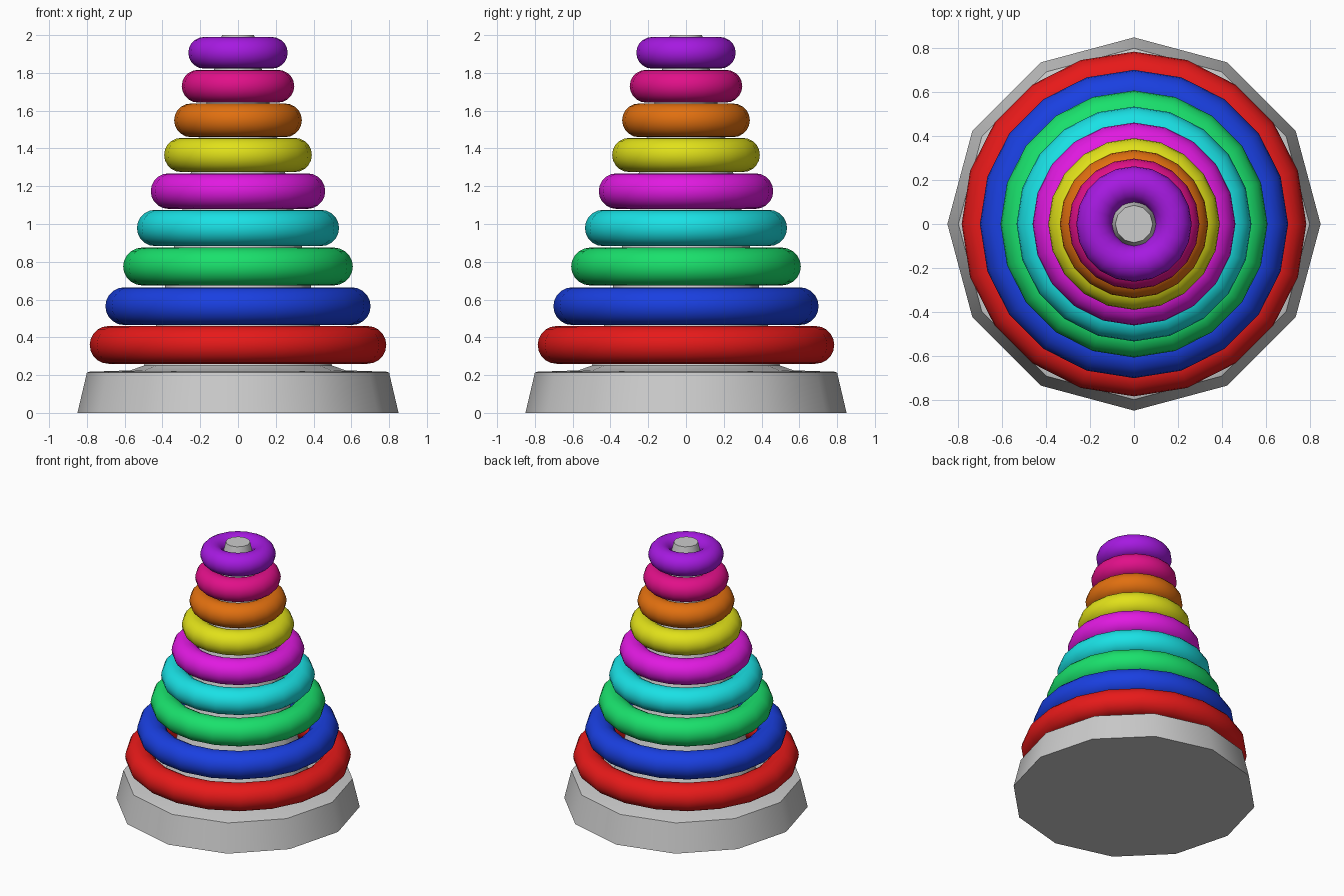
import bpy, math
from math import cos, sin, pi, radians

if "Cube" in bpy.data.objects:
    bpy.data.objects.remove(bpy.data.objects["Cube"])


def lathe(name, profile, sides, color=None, closed=False, angle=30):
    """Spin an (r, z) profile about z; closed profiles make rings, open ones get caps."""
    n = len(profile)
    verts = [(r * cos(2 * pi * i / sides), r * sin(2 * pi * i / sides), z)
             for r, z in profile for i in range(sides)]
    faces = []
    for j in range(n if closed else n - 1):
        a, b = j * sides, ((j + 1) % n) * sides
        for i in range(sides):
            k = (i + 1) % sides
            faces.append((a + i, a + k, b + k, b + i))
    if not closed:
        faces.append(tuple(reversed(range(sides))))
        faces.append(tuple(range((n - 1) * sides, n * sides)))
    mesh = bpy.data.meshes.new(name)
    mesh.from_pydata(verts, [], faces)
    ob = bpy.data.objects.new(name, mesh)
    bpy.context.collection.objects.link(ob)
    if color:
        mat = bpy.data.materials.new(name + "_paint")
        mat.diffuse_color = (*color, 1)
        mat.use_nodes = True
        mat.node_tree.nodes["Principled BSDF"].inputs["Base Color"].default_value = mat.diffuse_color
        mesh.materials.append(mat)
    bpy.ops.object.select_all(action='DESELECT')
    ob.select_set(True)
    bpy.context.view_layer.objects.active = ob
    bpy.ops.object.shade_smooth_by_angle(angle=radians(angle))
    return ob


# Base and tapered post in one turned piece
lathe("base_and_post", [(0.85, 0), (0.80, 0.213), (0.785, 0.218), (0.57, 0.225),
                        (0.50, 0.25), (0.47, 0.30), (0.085, 2.0)], 12, angle=35)

# Stacked rings: name, outer radius, bottom, top, colour
rings = [
    ("red_ring", 0.785, 0.26, 0.46, (0.8, 0.01, 0.01)),
    ("blue_ring", 0.702, 0.465, 0.665, (0.01, 0.05, 0.75)),
    ("green_ring", 0.608, 0.675, 0.875, (0.01, 0.75, 0.15)),
    ("cyan_ring", 0.535, 0.883, 1.075, (0.01, 0.75, 0.78)),
    ("magenta_ring", 0.462, 1.08, 1.268, (0.75, 0.01, 0.75)),
    ("yellow_ring", 0.391, 1.275, 1.456, (0.75, 0.75, 0.01)),
    ("orange_ring", 0.338, 1.46, 1.638, (0.75, 0.16, 0.005)),
    ("pink_ring", 0.298, 1.643, 1.816, (0.75, 0.005, 0.25)),
    ("violet_ring", 0.263, 1.823, 1.99, (0.38, 0.01, 0.75)),
]
for name, outer, z0, z1, color in rings:
    tube = (z1 - z0) / 2
    mid = (z0 + z1) / 2
    section = [(outer - tube + tube * cos(2 * pi * i / 20), mid + tube * sin(2 * pi * i / 20))
               for i in range(20)]
    # reversed so that normals face outward
    lathe(name, section, 20, color, closed=True)
